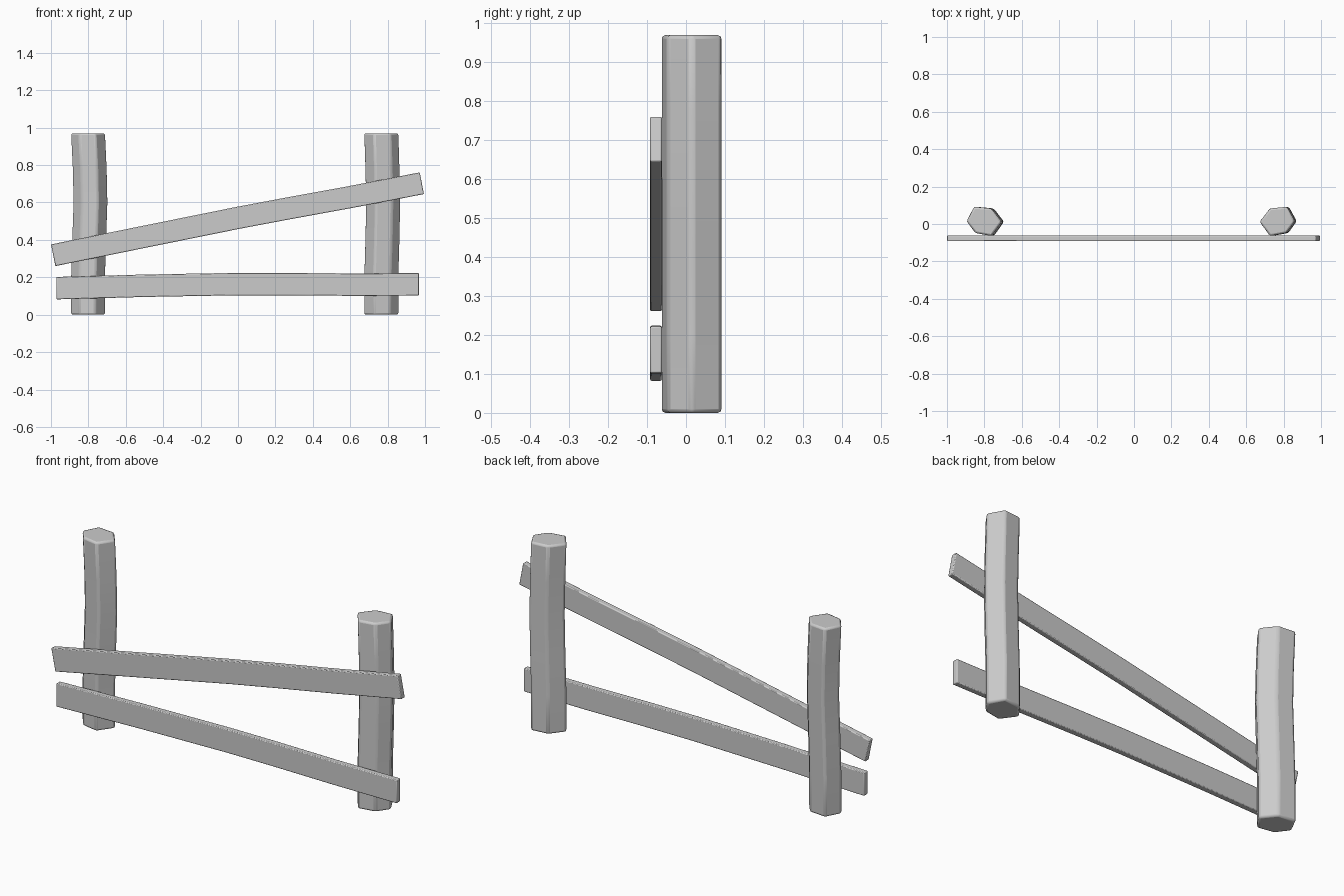
import bpy, bmesh
from mathutils import Vector

if "Cube" in bpy.data.objects:
    bpy.data.objects.remove(bpy.data.objects["Cube"])


def loft(name, rings, bevel):
    """Skin matching rings into a closed solid, with softly rounded edges."""
    bm = bmesh.new()
    loops = [[bm.verts.new(p) for p in ring] for ring in rings]
    n = len(loops[0])
    for a, b in zip(loops, loops[1:]):
        for i in range(n):
            j = (i + 1) % n
            bm.faces.new((a[i], a[j], b[j], b[i]))
    bm.faces.new(loops[0][::-1])
    bm.faces.new(loops[-1])
    bmesh.ops.recalc_face_normals(bm, faces=bm.faces)
    mesh = bpy.data.meshes.new(name)
    bm.to_mesh(mesh)
    bm.free()
    obj = bpy.data.objects.new(name, mesh)
    bpy.context.collection.objects.link(obj)
    mod = obj.modifiers.new("soft_edges", 'BEVEL')
    mod.width = bevel
    mod.segments = 2
    mod.limit_method = 'ANGLE'
    mod.angle_limit = 0.5
    bpy.ops.object.select_all(action='DESELECT')
    obj.select_set(True)
    bpy.context.view_layer.objects.active = obj
    bpy.ops.object.shade_smooth_by_angle(angle=0.6)
    return obj


def post(name, outline, bend):
    """Six-sided post; bend lists (height, sideways shift)."""
    loft(name, [[(x + dx, y, z) for x, y in outline] for z, dx in bend], 0.01)


def plank(name, centres, half, upright_ends=False):
    """Flat board nailed to the front, following centre points (x, z)."""
    pts = [Vector(c) for c in centres]
    rings = []
    for i, p in enumerate(pts):
        d = (pts[min(i + 1, len(pts) - 1)] - pts[max(i - 1, 0)]).normalized()
        up = Vector((0, 1)) if upright_ends else Vector((-d.y, d.x))
        a, b = p - up * half, p + up * half
        rings.append([(q.x, y, q.y) for q, y in
                      ((a, -0.092), (b, -0.092), (b, -0.062), (a, -0.062))])
    loft(name, rings, 0.004)


# Posts: irregular hexagons, slightly bowed
post("left_post",
     [(-0.895, 0.015), (-0.848, -0.048), (-0.762, -0.064),
      (-0.708, 0.012), (-0.763, 0.083), (-0.855, 0.092)],
     [(0, 0), (0.2, 0), (0.4, 0.006), (0.6, 0.013), (0.78, 0.009), (0.97, 0)])
post("right_post",
     [(0.672, 0.012), (0.727, -0.064), (0.815, -0.048),
      (0.86, 0.015), (0.818, 0.092), (0.727, 0.083)],
     [(0, 0), (0.2, 0), (0.4, 0.006), (0.6, 0.01), (0.78, 0.006), (0.97, 0)])

# Rails: one sloping, one nearly level
plank("upper_rail", [(-0.988, 0.318), (-0.5, 0.417), (0, 0.518),
                     (0.26, 0.567), (0.6, 0.629), (0.983, 0.703)], 0.059)
plank("lower_rail", [(-0.97, 0.142), (-0.5, 0.155), (0, 0.164),
                     (0.26, 0.164), (0.6, 0.161), (0.967, 0.162)], 0.06, True)
